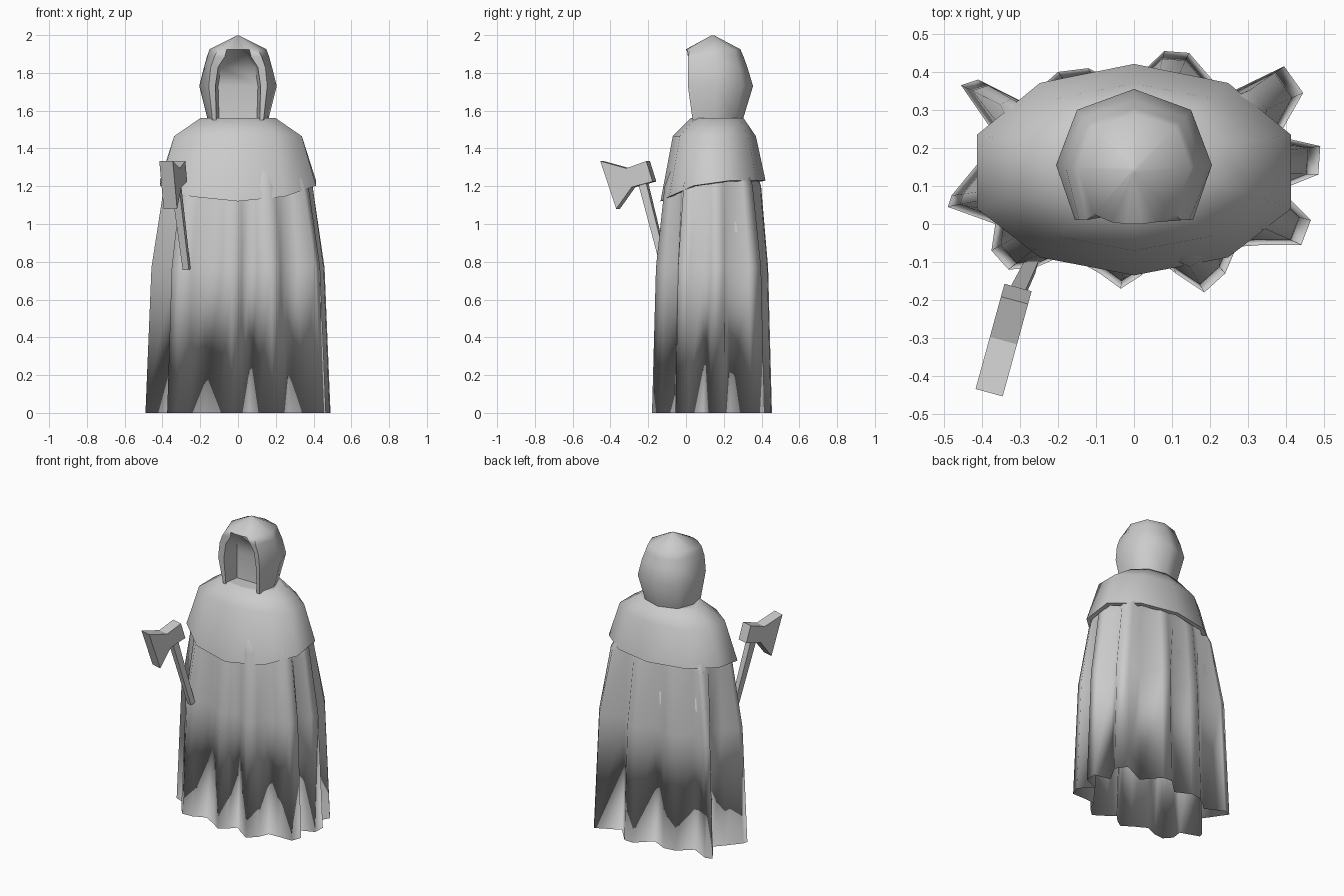
import bpy, bmesh, math
from mathutils import Vector

if "Cube" in bpy.data.objects:
    bpy.data.objects.remove(bpy.data.objects["Cube"])

CY = 0.143  # body centre in y


def finish(name, bm, angle=None):
    bmesh.ops.recalc_face_normals(bm, faces=bm.faces)
    me = bpy.data.meshes.new(name)
    bm.to_mesh(me)
    bm.free()
    ob = bpy.data.objects.new(name, me)
    bpy.context.collection.objects.link(ob)
    if angle:
        bpy.ops.object.select_all(action='DESELECT')
        bpy.context.view_layer.objects.active = ob
        ob.select_set(True)
        bpy.ops.object.shade_smooth_by_angle(angle=math.radians(angle))
    return ob


def loft(name, rings, angle=None, cap_start=True, cap_end=True):
    bm = bmesh.new()
    loops = [[bm.verts.new(p) for p in r] for r in rings]
    n = len(loops[0])
    for a, b in zip(loops, loops[1:]):
        for i in range(n):
            j = (i + 1) % n
            bm.faces.new((a[i], a[j], b[j], b[i]))
    if cap_start:
        bm.faces.new(loops[0])
    if cap_end:
        bm.faces.new(loops[-1])
    return finish(name, bm, angle)


# Robe: folded hem outline, folds fade out towards the shoulders
hem = [(.49, .205), (.485, .13), (.385, .09), (.465, .01), (.44, -.055), (.34, -.055),
       (.27, -.06), (.24, -.13), (.185, -.18), (.11, -.13), (.06, -.09), (.02, -.135),
       (-.035, -.17), (-.09, -.13), (-.18, -.08), (-.26, -.115), (-.33, -.12),
       (-.375, -.07), (-.365, .0), (-.49, .045), (-.48, .075), (-.41, .16), (-.355, .22),
       (-.455, .365), (-.41, .38), (-.29, .32), (-.2, .4), (-.12, .41), (-.02, .36),
       (.08, .455), (.145, .45), (.24, .34), (.395, .415), (.445, .345), (.38, .23)]


def robe_ring(z, scale, fade, a=0.38, b=0.25):
    ring = []
    for x, y in hem:
        y -= CY
        k = 1 / math.hypot(x / a, y / b)
        ring.append((x * (scale * (1 - fade) + k * fade),
                     CY + y * (scale * (1 - fade) + k * fade), z))
    return ring


loft("robe", [robe_ring(1.42, .6, 1, .32, .18), robe_ring(1.2, .83, .35),
              robe_ring(.77, .935, 0), robe_ring(0, 1, 0),
              robe_ring(.77, .9, 0), robe_ring(1.16, .78, .35)], 180)

# Shoulder cape: ten sides, hem dips at the front
shape = [(0, 1), (.6, .82), (1, .33), (1, -.37), (.6, -.83), (0, -1),
         (-.6, -.83), (-1, -.37), (-1, .33), (-.6, .82)]


def cape_ring(rx, ry, z, dip=0, cy=CY):
    return [(u * rx, cy + v * ry, z - dip * max(0, -v) ** 1.4) for u, v in shape]


loft("shoulder_cape", [cape_ring(.17, .12, 1.56, 0, .165), cape_ring(.2, .14, 1.56, 0, .165),
                       cape_ring(.338, .22, 1.465, 0, .15), cape_ring(.413, .278, 1.23, .11),
                       cape_ring(.385, .255, 1.225, .10)], 60, cap_end=False)


# Hood: lofted shell with a recessed face opening
def hood_ring(z, back, diag, side, edge, lip, deep):
    right = [diag, side, edge, lip, deep]
    return ([(0, back, z)] + [(x, y, z) for x, y in right]
            + [(-x, y, z) for x, y in reversed(right)])


loft("hood", [
    hood_ring(1.55, .30, (.12, .26), (.16, .155), (.135, .035), (.115, .035), (.10, .13)),
    hood_ring(1.73, .355, (.15, .30), (.205, .155), (.155, .01), (.12, .02), (.105, .14)),
    hood_ring(1.83, .325, (.135, .28), (.18, .152), (.145, .01), (.105, .02), (.09, .12)),
    hood_ring(1.885, .305, (.12, .265), (.165, .15), (.125, .01), (.07, .02), (.05, .08)),
    hood_ring(1.925, .288, (.11, .255), (.15, .148), (.105, .025), (.06, .005), (.02, .0)),
    hood_ring(1.998, .15, (.004, .148), (.006, .142), (.005, .137), (.003, .135), (.001, .134)),
], 65)

# Axe head: blade outline extruded sideways
along = Vector((-.265, -.964, 0))
across = Vector((.964, -.265, 0))
outline = [(.287, 1.333), (.145, 1.295), (.035, 1.333), (0, 1.225), (.115, 1.195), (.2, 1.08)]
origin = Vector((-.305, -.167, 0))
loft("axe_head", [[origin + along * s + across * w + Vector((0, 0, z)) for s, z in outline]
                  for w in (-.037, .037)])

# Axe handle: square bar, slightly thicker at the head
ends = ((Vector((-.272, -.11, .76)), .017), (Vector((-.333, -.235, 1.25)), .022))
axis = (ends[1][0] - ends[0][0]).normalized()
side = across
other = axis.cross(side).normalized()
loft("axe_handle", [[c + side * u * r + other * v * r
                     for u, v in ((-1, -1), (1, -1), (1, 1), (-1, 1))] for c, r in ends])
